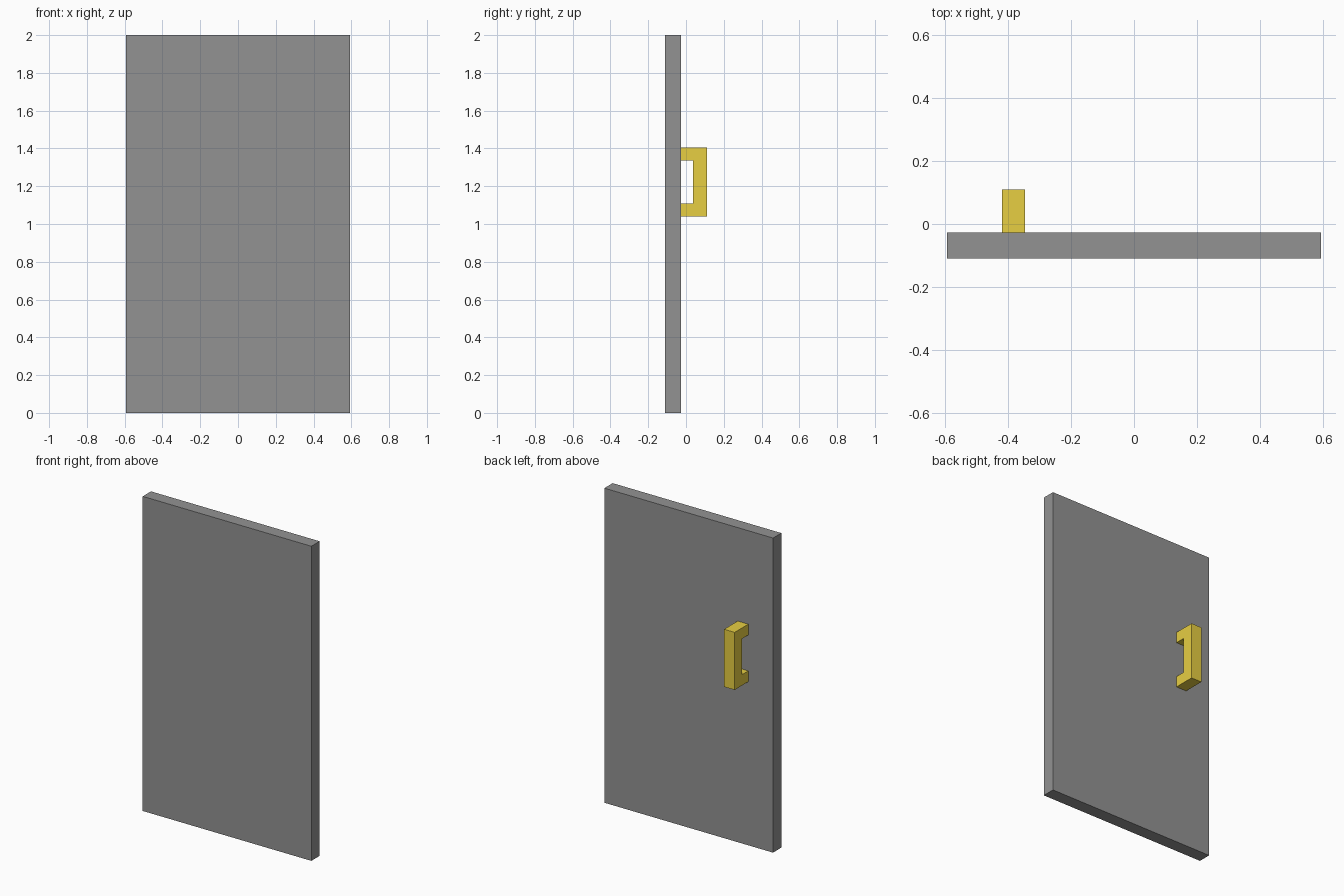
import bpy
import bmesh
from mathutils import Vector

if "Cube" in bpy.data.objects:
    bpy.data.objects.remove(bpy.data.objects["Cube"])


def extrude_profile(name, points, x0, x1, color):
    """Extrude a closed (y, z) profile along x from x0 to x1."""
    bm = bmesh.new()
    face = bm.faces.new([bm.verts.new((x0, y, z)) for y, z in points])
    result = bmesh.ops.extrude_face_region(bm, geom=[face], use_keep_orig=True)
    moved = [v for v in result["geom"] if isinstance(v, bmesh.types.BMVert)]
    bmesh.ops.translate(bm, verts=moved, vec=Vector((x1 - x0, 0, 0)))
    bmesh.ops.recalc_face_normals(bm, faces=bm.faces)
    mesh = bpy.data.meshes.new(name)
    bm.to_mesh(mesh)
    bm.free()
    material = bpy.data.materials.new(name + "_color")
    material.diffuse_color = (*color, 1)
    material.use_nodes = True
    material.node_tree.nodes["Principled BSDF"].inputs["Base Color"].default_value = material.diffuse_color
    mesh.materials.append(material)
    obj = bpy.data.objects.new(name, mesh)
    bpy.context.collection.objects.link(obj)


FRONT, BACK = -0.11, -0.027  # door panel faces

# Dark grey door panel
extrude_profile("door_panel", [(FRONT, 0), (BACK, 0), (BACK, 2), (FRONT, 2)],
                -0.593, 0.593, (0.29, 0.29, 0.29))

# C-shaped brass pull handle on the back face
grip_out, grip_in = 0.11, 0.038
bottom, top, leg = 1.04, 1.406, 0.069
extrude_profile("pull_handle", [
    (BACK, bottom), (grip_out, bottom), (grip_out, top), (BACK, top),
    (BACK, top - leg), (grip_in, top - leg),
    (grip_in, bottom + leg), (BACK, bottom + leg),
], -0.419, -0.345, (0.8, 0.62, 0.055))
